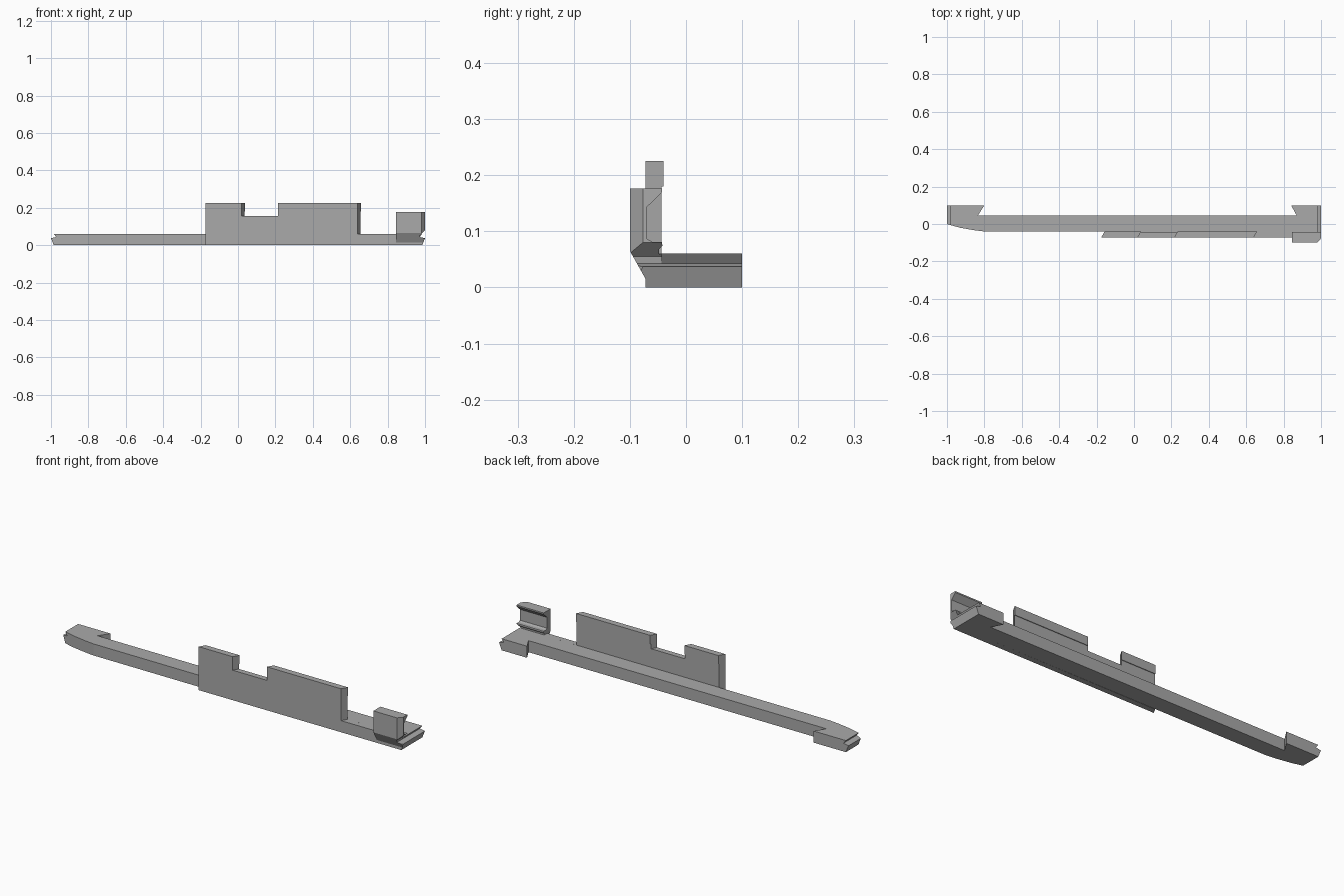
import bpy
import bmesh
from mathutils import Vector

cube = bpy.data.objects.get("Cube")
if cube:
    bpy.data.objects.remove(cube, do_unlink=True)

grey = bpy.data.materials.new("plain_grey")
grey.use_nodes = True
colour = (0.4, 0.4, 0.4, 1)
grey.diffuse_color = colour
grey.node_tree.nodes["Principled BSDF"].inputs["Base Color"].default_value = colour


def prism(name, outline, axis, start, end, shear=0.0, cuts=()):
    """Extrude a 2D outline along an axis; shear slides x from start to end."""
    def place(a, b, t):
        return {"x": (t, a, b), "y": (a, t, b), "z": (a, b, t)}[axis]
    bm = bmesh.new()
    face = bm.faces.new([bm.verts.new(place(a, b, start)) for a, b in outline])
    step = Vector(place(0, 0, end - start)) + Vector((shear, 0, 0))
    grown = bmesh.ops.extrude_face_region(bm, geom=[face])["geom"]
    bmesh.ops.translate(bm, vec=step,
                        verts=[v for v in grown if isinstance(v, bmesh.types.BMVert)])
    # flat corner cuts
    for point, normal in cuts:
        geom = bm.verts[:] + bm.edges[:] + bm.faces[:]
        bmesh.ops.bisect_plane(bm, geom=geom, plane_co=point, plane_no=normal,
                               clear_outer=True)
        bmesh.ops.holes_fill(bm, edges=[e for e in bm.edges if e.is_boundary])
    bmesh.ops.recalc_face_normals(bm, faces=bm.faces)
    mesh = bpy.data.meshes.new(name)
    bm.to_mesh(mesh)
    bm.free()
    mesh.materials.append(grey)
    obj = bpy.data.objects.new(name, mesh)
    bpy.context.collection.objects.link(obj)
    return obj


def intersect(obj, cutter):
    mod = obj.modifiers.new("end_shape", "BOOLEAN")
    mod.operation = "INTERSECT"
    mod.solver = "EXACT"
    mod.object = cutter
    cutter.hide_render = True
    bpy.context.view_layer.objects.active = obj
    bpy.ops.object.modifier_apply(modifier=mod.name)
    bpy.data.objects.remove(cutter, do_unlink=True)


# Grooved end seen from the front, bottom to top
groove = [(0.985, 0), (1.0, 0.037), (0.972, 0.043), (0.985, 0.06)]

# Long rail with a dovetail foot at each end
rail = prism("base_rail", [
    (-1.02, 0.1), (-0.8, 0.1), (-0.835, 0.045), (0.87, 0.045), (0.84, 0.1),
    (1.02, 0.1), (1.02, -0.044), (-0.8, -0.04), (-0.85, -0.034),
    (-0.93, -0.02), (-1.02, 0.005)], "z", -0.01, 0.07)
intersect(rail, prism("rail_end_cutter", groove + [(-x, z) for x, z in reversed(groove)],
                      "y", -0.3, 0.3))

# Upright panel with its notch and low strip, ends slanted from front to back
prism("front_panel", [
    (-0.175, 0), (0.95, 0), (0.95, 0.06), (0.64, 0.06), (0.64, 0.225),
    (0.215, 0.225), (0.215, 0.155), (0.02, 0.155), (0.02, 0.225),
    (-0.175, 0.225)], "y", -0.072, -0.0435, shear=0.016)

# Thin lips along the back of the panel top
for side, left, right in (("right", -0.159, 0.036), ("left", 0.231, 0.656)):
    prism("panel_lip_" + side, [(left, 0.18), (right, 0.18), (right, 0.225), (left, 0.225)],
          "y", -0.0437, -0.04, shear=0.002)

# Channel-shaped clip at the left end
clip = prism("end_clip", [
    (-0.072, 0), (-0.072, 0.015), (-0.1, 0.065), (-0.1, 0.176),
    (-0.043, 0.176), (-0.043, 0.169), (-0.07, 0.143), (-0.07, 0.087),
    (-0.06, 0.081), (-0.043, 0.081), (-0.042, 0.074), (-0.048, 0.068),
    (-0.048, 0.06), (-0.042, 0.058), (-0.042, 0)], "x", 0.845, 1.02,
    cuts=[((0.98, -0.1, 0), (0.75, -0.65, 0))])
intersect(clip, prism("clip_end_cutter", [
    (0.8, -0.01), (0.982, -0.01)] + groove[:3] + [
    (0.974, 0.055), (1.0, 0.08), (1.0, 0.2), (0.8, 0.2)], "y", -0.3, 0.3))
